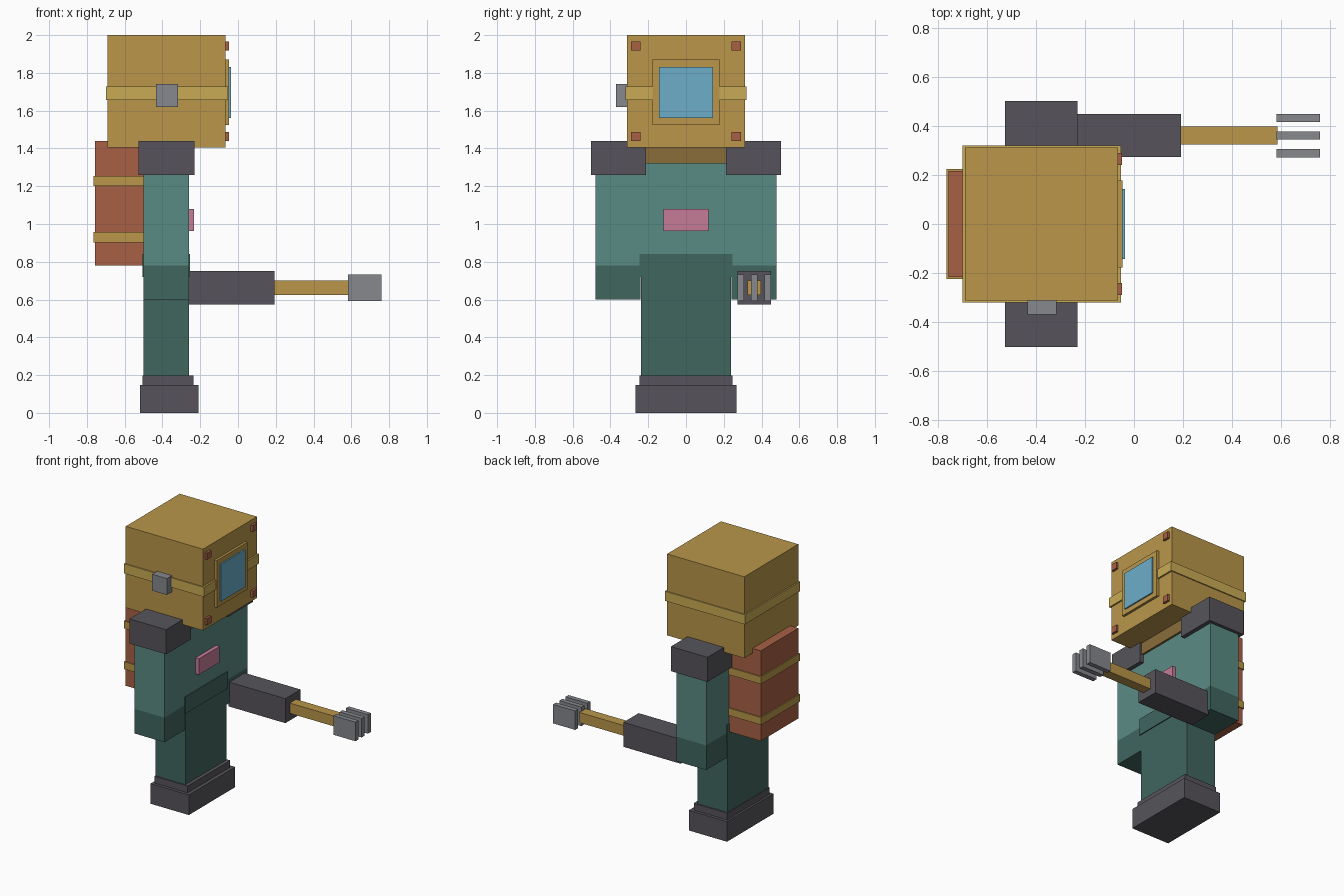
import bpy
import bmesh

cube = bpy.data.objects.get("Cube")
if cube:
    bpy.data.objects.remove(cube, do_unlink=True)


def material(name, hex_code):
    """Flat material from an sRGB hex colour, stored as linear values."""
    srgb = [c / 255 for c in bytes.fromhex(hex_code)]
    rgb = [c / 12.92 if c <= 0.04045 else ((c + 0.055) / 1.055) ** 2.4 for c in srgb]
    m = bpy.data.materials.new(name)
    m.use_nodes = True
    m.diffuse_color = (*rgb, 1)
    m.node_tree.nodes["Principled BSDF"].inputs["Base Color"].default_value = (*rgb, 1)
    return m


brass = material("brass", "BA964A")
pale_brass = material("pale brass", "C9AB55")
dark_brass = material("dark brass", "8A6D3A")
teal = material("teal cloth", "5A8B83")
dark_teal = material("dark teal cloth", "41665F")
charcoal = material("charcoal", "56545B")
steel = material("steel", "86888D")
copper = material("copper", "A86045")
pink = material("pink", "C67C97")
glass = material("blue glass", "6CAEC9")


def box(name, mat, x, y, z):
    """Box spanning the (min, max) pair given on each axis."""
    bm = bmesh.new()
    bmesh.ops.create_cube(bm, size=1)
    for v in bm.verts:
        for i, (low, high) in enumerate((x, y, z)):
            v.co[i] = low if v.co[i] < 0 else high
    mesh = bpy.data.meshes.new(name)
    bm.to_mesh(mesh)
    bm.free()
    mesh.materials.append(mat)
    obj = bpy.data.objects.new(name, mesh)
    bpy.context.collection.objects.link(obj)
    return obj


def around(half, centre=0):
    return (centre - half, centre + half)


# Diving helmet with its band, window and side valve
box("helmet", brass, (-0.69, -0.065), around(0.312), (1.405, 2))
box("helmet_band", pale_brass, (-0.70, -0.053), around(0.32), (1.657, 1.727))
box("window_frame", brass, (-0.08, -0.047), around(0.178), (1.525, 1.87))
box("window_glass", glass, (-0.08, -0.037), around(0.142), (1.56, 1.832))
box("side_valve", steel, (-0.435, -0.317), (-0.37, -0.30), (1.62, 1.74))
for side in (-1, 1):
    for height in (1.463, 1.943):
        box("helmet_bolt", copper, (-0.07, -0.048), around(0.025, side * 0.265),
            around(0.024, height))

# Collar, torso and chest plate
box("collar", dark_brass, (-0.51, -0.245), around(0.24), (1.32, 1.42))
box("torso", teal, (-0.50, -0.26), around(0.24), (0.78, 1.33))
box("chest_plate", pink, (-0.27, -0.232), around(0.12), (0.963, 1.08))

# Arms with cuffs and shoulder pads on both sides
for label, side in (("right", -1), ("left", 1)):
    span = tuple(sorted((side * 0.24, side * 0.48)))
    pad = tuple(sorted((side * 0.213, side * 0.503)))
    box(label + "_arm", teal, (-0.50, -0.26), span, (0.78, 1.32))
    box(label + "_cuff", dark_teal, (-0.50, -0.26), span, (0.60, 0.78))
    box(label + "_shoulder_pad", charcoal, (-0.526, -0.23), pad, (1.26, 1.44))

# Waist, legs and boots
box("waist", dark_teal, (-0.505, -0.253), around(0.247), (0.72, 0.842))
box("legs", dark_teal, (-0.50, -0.26), around(0.237), (0.15, 0.78))
box("boot_tops", charcoal, (-0.505, -0.235), around(0.246), (0.14, 0.197))
box("boots", charcoal, (-0.52, -0.21), around(0.268), (0, 0.147))

# Backpack with two straps
box("backpack", copper, (-0.757, -0.50), around(0.217), (0.78, 1.44))
for height in (0.93, 1.228):
    box("backpack_strap", brass, (-0.765, -0.50), around(0.225), around(0.027, height))

# Forward tool: housing, shaft and three prongs
box("tool_housing", charcoal, (-0.27, 0.192), around(0.088, 0.361), (0.573, 0.752))
box("tool_shaft", brass, (0.19, 0.585), around(0.036, 0.361), (0.625, 0.70))
for offset in (-0.072, 0, 0.072):
    box("tool_prong", steel, (0.582, 0.76), around(0.017, 0.361 + offset), (0.593, 0.732))
